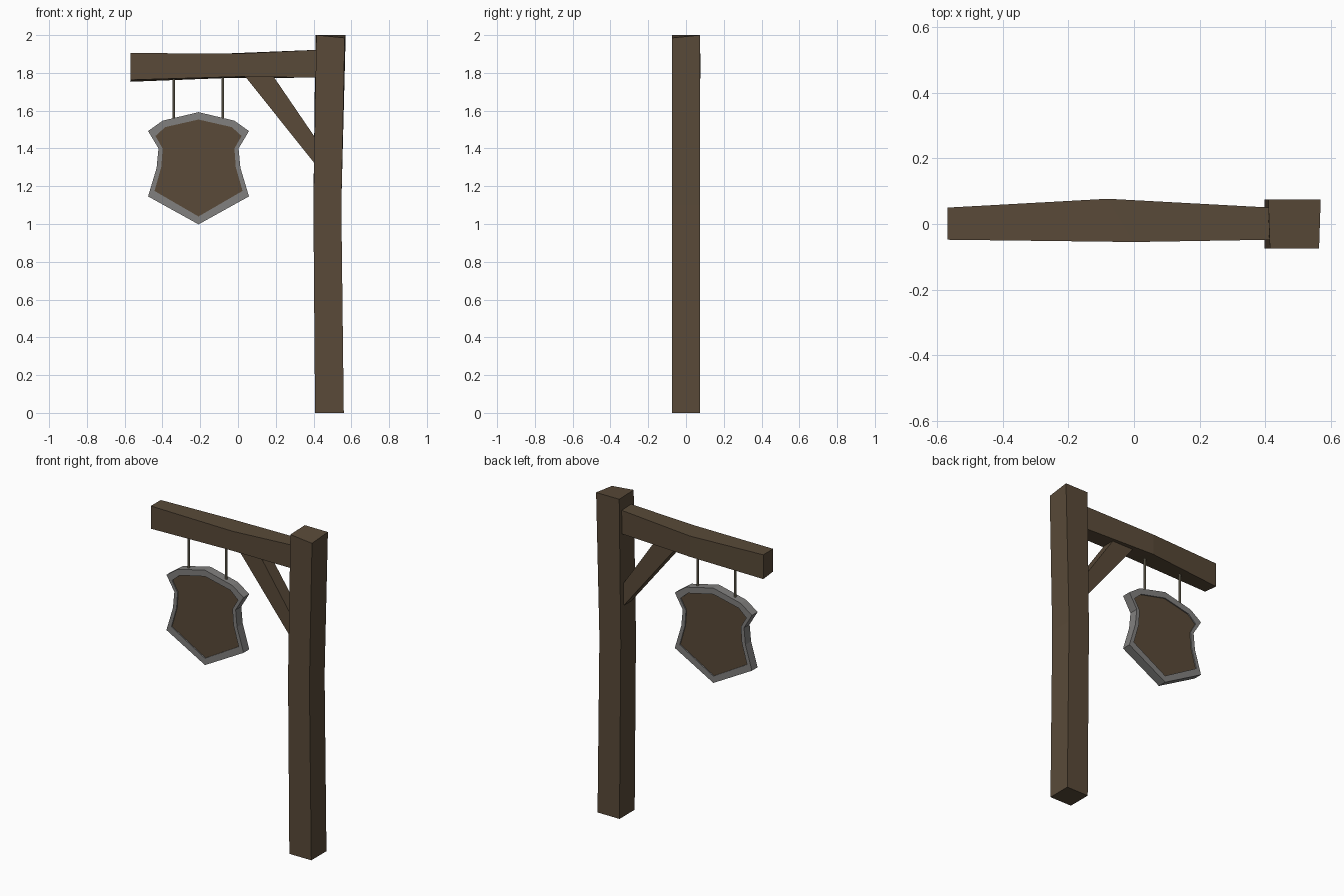
import bpy, bmesh
from mathutils import Vector

if "Cube" in bpy.data.objects:
    bpy.data.objects.remove(bpy.data.objects["Cube"])


def material(name, rgb):
    m = bpy.data.materials.new(name)
    m.diffuse_color = (*rgb, 1)
    m.use_nodes = True
    m.node_tree.nodes["Principled BSDF"].inputs["Base Color"].default_value = m.diffuse_color
    return m


wood = material("wood", (0.10, 0.068, 0.04))
metal = material("metal", (0.22, 0.215, 0.21))
rod_mat = material("rod", (0.26, 0.23, 0.16))


def finish(name, bm, mat):
    bmesh.ops.recalc_face_normals(bm, faces=bm.faces)
    me = bpy.data.meshes.new(name)
    bm.to_mesh(me)
    bm.free()
    me.materials.append(mat)
    ob = bpy.data.objects.new(name, me)
    bpy.context.collection.objects.link(ob)
    return ob


def loft(name, rings, mat, closed=False):
    """Skin equal-sized rings; cap the ends, or join last to first."""
    bm = bmesh.new()
    vs = [[bm.verts.new(p) for p in r] for r in rings]
    n = len(rings[0])
    for a, b in zip(vs, vs[1:] + (vs[:1] if closed else [])):
        for i in range(n):
            j = (i + 1) % n
            bm.faces.new((a[i], a[j], b[j], b[i]))
    if not closed:
        bm.faces.new(vs[0])
        bm.faces.new(vs[-1])
    return finish(name, bm, mat)


# Slightly crooked upright post
def post_ring(x0, x1, z, y=0.075):
    return [(x0, -y, z), (x1, -y, z), (x1, y, z), (x0, y, z)]


top = [(0.415, -0.075, 2.0), (0.565, -0.075, 1.985),
       (0.57, 0.075, 2.0), (0.41, 0.075, 2.0)]
loft("post", [post_ring(0.408, 0.56, 0), post_ring(0.399, 0.547, 1.1), top], wood)


# Hewn cross beam, bulging in the middle
def beam_ring(x, y0, y1, z0, z1, skew=0.0, drop=0.0):
    return [(x + skew, y0, z0), (x - skew, y1, z0 - drop),
            (x - skew, y1, z1), (x + skew, y0, z1)]


loft("cross_beam", [beam_ring(-0.57, -0.048, 0.05, 1.763, 1.905, 0, 0.01),
                    beam_ring(-0.04, -0.055, 0.077, 1.78, 1.902, 0.04, 0.008),
                    beam_ring(0.42, -0.048, 0.05, 1.775, 1.922)], wood)

# Diagonal brace
brace = [(0.035, 1.785), (0.185, 1.785), (0.41, 1.455), (0.41, 1.315)]
loft("brace", [[(x, y, z) for x, z in brace] for y in (-0.04, 0.04)], wood)

# Shield sign: half outlines mirrored about the centre line
CX = -0.209
OUTER = [(0, 1.592), (0.19, 1.547), (0.267, 1.492), (0.212, 1.4),
         (0.222, 1.296), (0.267, 1.146), (0, 0.998)]
INNER = [(0, 1.553), (0.176, 1.513), (0.228, 1.466), (0.19, 1.4),
         (0.197, 1.302), (0.233, 1.175), (0, 1.04)]


def shield(half, y):
    full = half + [(-x, z) for x, z in half[-2:0:-1]]
    return [(CX + x, y, z) for x, z in full]


T = 0.028
loft("sign_frame", [shield(OUTER, -T), shield(OUTER, T),
                    shield(INNER, T), shield(INNER, -T)], metal, closed=True)
loft("sign_panel", [shield(INNER, -0.021), shield(INNER, 0.021)], wood)

# Hanging rods
for side, x in (("left", -0.34), ("right", -0.08)):
    bm = bmesh.new()
    bmesh.ops.create_cone(bm, cap_ends=True, segments=8, radius1=0.007,
                          radius2=0.007, depth=0.24)
    bmesh.ops.translate(bm, verts=bm.verts, vec=Vector((x, 0, 1.67)))
    finish("hanging_rod_" + side, bm, rod_mat)
